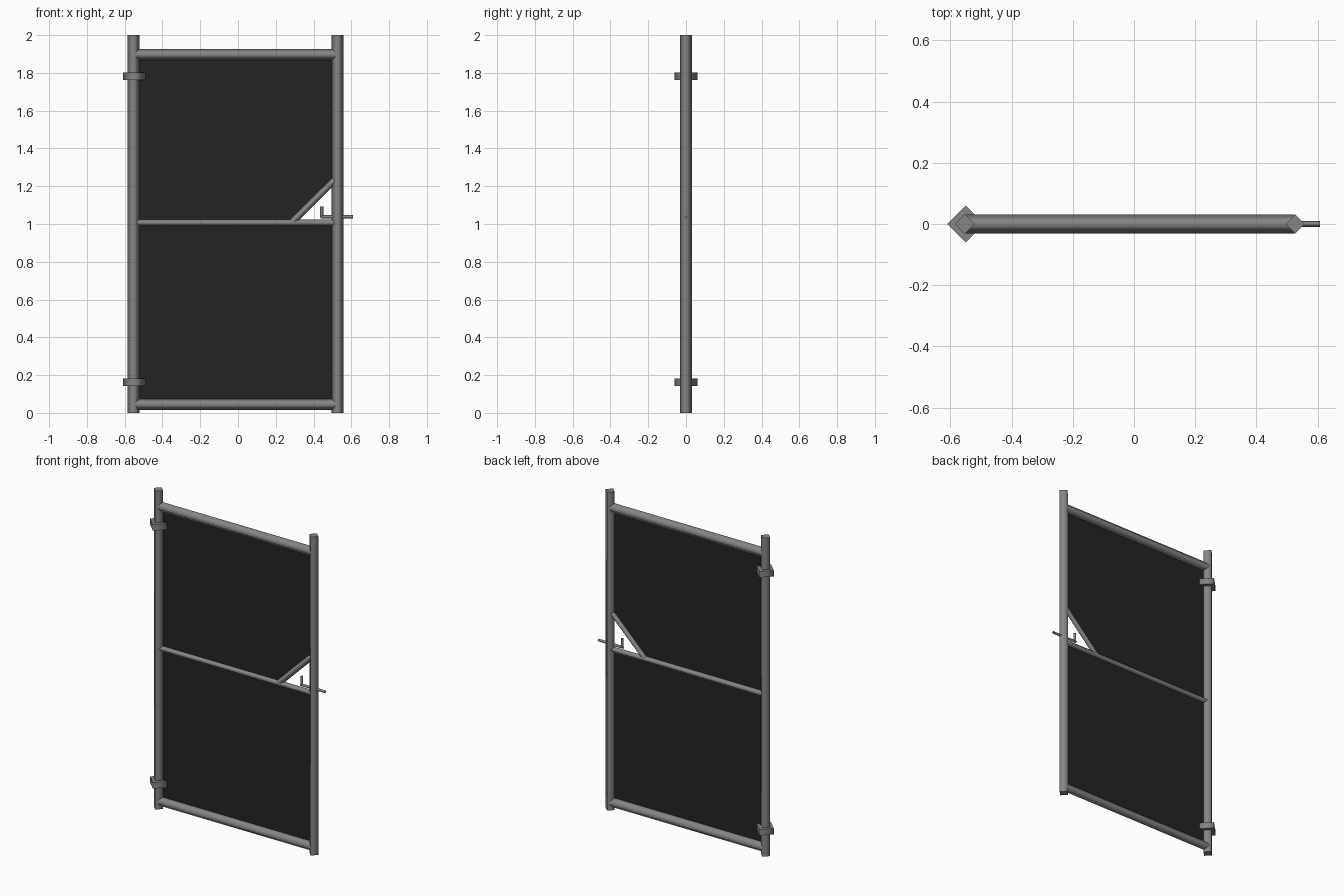
import bpy, bmesh
from mathutils import Vector

if "Cube" in bpy.data.objects:
    bpy.data.objects.remove(bpy.data.objects["Cube"])


def material(name, rgb):
    m = bpy.data.materials.new(name)
    m.diffuse_color = (*rgb, 1)
    m.use_nodes = True
    m.node_tree.nodes["Principled BSDF"].inputs["Base Color"].default_value = m.diffuse_color
    return m


METAL = material("grey_metal", (0.235, 0.235, 0.25))
PANEL = material("dark_panel", (0.017, 0.017, 0.017))

LEFT, RIGHT = -0.553, 0.527          # post centre lines
TOP, MID, BOTTOM = 1.897, 1.007, 0.045  # rail centre lines


def finish(name, bm, mat):
    bmesh.ops.recalc_face_normals(bm, faces=bm.faces)
    mesh = bpy.data.meshes.new(name)
    bm.to_mesh(mesh)
    bm.free()
    mesh.materials.append(mat)
    ob = bpy.data.objects.new(name, mesh)
    bpy.context.collection.objects.link(ob)
    return ob


def bar(name, start, end, r):
    """Four-sided bar (diamond section) between two (x, z) points at y = 0."""
    a, b = Vector((start[0], 0, start[1])), Vector((end[0], 0, end[1]))
    u = Vector((0, 1, 0))
    v = (b - a).normalized().cross(u)
    bm = bmesh.new()
    rings = [[bm.verts.new(p + d * r) for d in (u, v, -u, -v)] for p in (a, b)]
    for i in range(4):
        j = (i + 1) % 4
        f = bm.faces.new((rings[0][i], rings[0][j], rings[1][j], rings[1][i]))
        f.smooth = True
    for ring in rings:
        bm.faces.new(ring)
    # keep the end caps crisp
    for e in bm.edges:
        if not all(f.smooth for f in e.link_faces):
            e.smooth = False
    return finish(name, bm, METAL)


# Posts
bar("left_post", (LEFT, 0), (LEFT, 2), 0.032)
bar("right_post", (RIGHT, 0), (RIGHT, 2), 0.031)

# Rails
for name, z, r in (("top_rail", TOP, 0.0305), ("middle_rail", MID, 0.018),
                   ("bottom_rail", BOTTOM, 0.0305)):
    bar(name, (LEFT + 0.005, z), (RIGHT - 0.003, z), r)

# Diagonal brace over the latch opening
bar("diagonal_brace", (0.283, MID), (0.524, 1.245), 0.018)

# Hinge collars on the left post
for name, z in (("lower_hinge", 0.162), ("upper_hinge", 1.782)):
    bar(name, (-0.55, z - 0.019), (-0.55, z + 0.019), 0.06)

# Sliding bolt and its handle
bar("latch_bolt", (0.436, 1.038), (0.608, 1.038), 0.009)
bar("latch_handle", (0.443, 1.036), (0.443, 1.092), 0.009)

# Infill panels; the upper one leaves the corner behind the brace open
panels = {
    "lower_panel": [(LEFT, BOTTOM), (RIGHT, BOTTOM), (RIGHT, MID), (LEFT, MID)],
    "upper_panel": [(LEFT, MID), (0.283, MID), (RIGHT, 1.248), (RIGHT, TOP), (LEFT, TOP)],
}
for name, outline in panels.items():
    bm = bmesh.new()
    bm.faces.new([bm.verts.new((x, -0.001, z)) for x, z in outline])
    bmesh.ops.solidify(bm, geom=bm.faces[:], thickness=0.002)
    finish(name, bm, PANEL)
